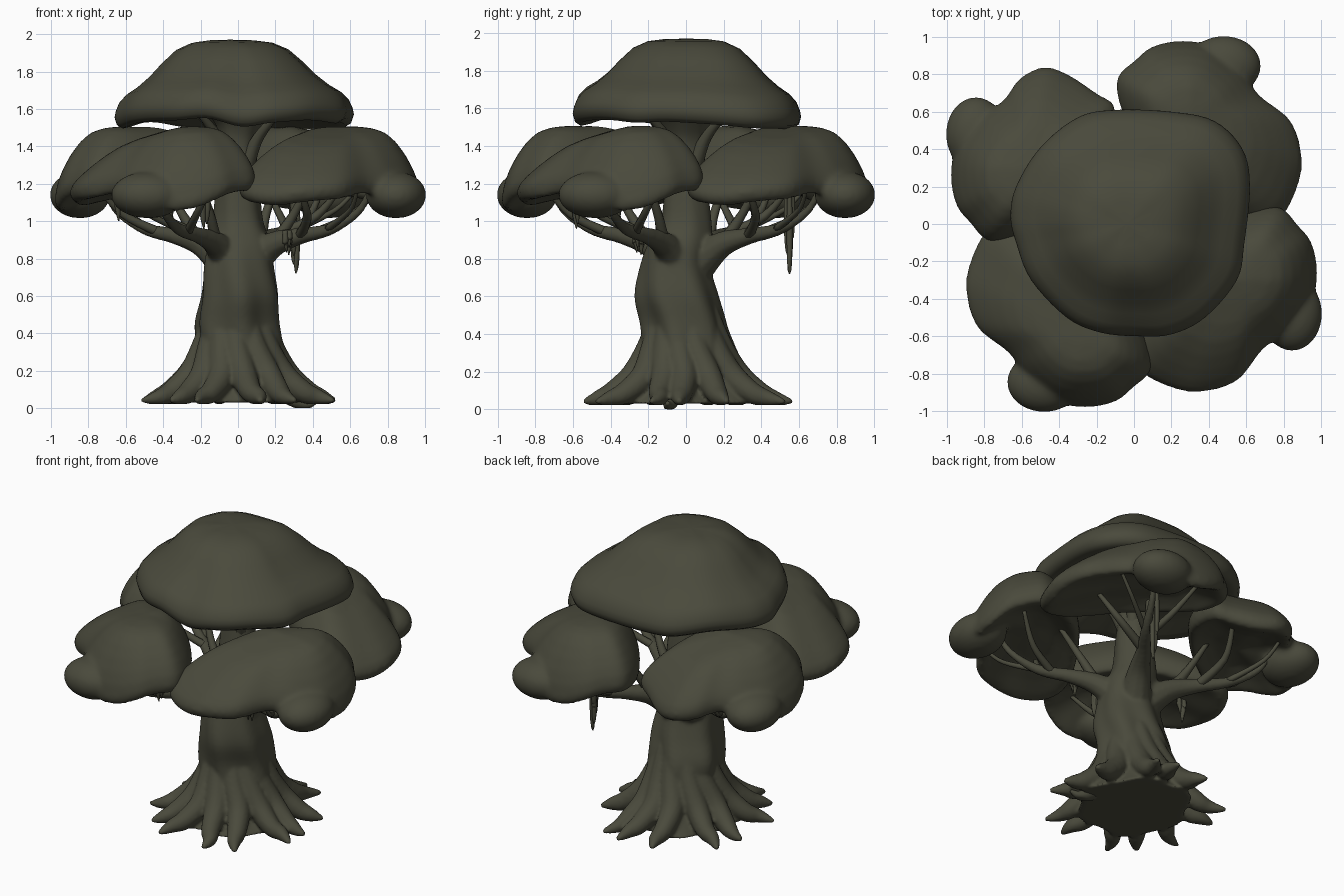
import bpy, bmesh, math, random
from mathutils import Vector, Matrix

if "Cube" in bpy.data.objects:
    bpy.data.objects.remove(bpy.data.objects["Cube"])

random.seed(4)
olive = bpy.data.materials.new("dark_olive")
olive.diffuse_color = (0.068, 0.068, 0.045, 1)
olive.use_nodes = True
olive.node_tree.nodes["Principled BSDF"].inputs["Base Color"].default_value = olive.diffuse_color


def spline(pts, steps, closed=False):
    """Catmull-Rom through tuples of any length."""
    n, out = len(pts), []
    for i in range(n if closed else n - 1):
        if closed:
            k = [pts[(i + j) % n] for j in (-1, 0, 1, 2)]
        else:
            k = [pts[min(max(i + j, 0), n - 1)] for j in (-1, 0, 1, 2)]
        for s in range(steps):
            t = s / steps
            out.append(tuple(0.5 * (2 * b + (c - a) * t + (2 * a - 5 * b + 4 * c - d) * t * t
                                    + (3 * b - a - 3 * c + d) * t ** 3)
                             for a, b, c, d in zip(*k)))
    if not closed:
        out.append(tuple(pts[-1]))
    return out


def loft(name, rings, turn=0.0):
    """Skin equal rings of points, cap both ends, turn about the z axis."""
    bm = bmesh.new()
    vs = [[bm.verts.new(p) for p in ring] for ring in rings]
    n = len(vs[0])
    for a, b in zip(vs, vs[1:]):
        for i in range(n):
            j = (i + 1) % n
            bm.faces.new((a[i], a[j], b[j], b[i]))
    bm.faces.new(vs[0])
    bm.faces.new(vs[-1])
    bmesh.ops.recalc_face_normals(bm, faces=bm.faces)
    bm.transform(Matrix.Rotation(turn, 4, 'Z'))
    for f in bm.faces:
        f.smooth = True
    me = bpy.data.meshes.new(name)
    bm.to_mesh(me)
    bm.free()
    me.materials.append(olive)
    ob = bpy.data.objects.new(name, me)
    bpy.context.collection.objects.link(ob)
    return ob


def merge(obs, voxel, rounds):
    """Join overlapping parts into one softly blended skin."""
    bpy.ops.object.select_all(action='DESELECT')
    for ob in obs:
        ob.select_set(True)
    bpy.context.view_layer.objects.active = obs[0]
    bpy.ops.object.join()
    rm = obs[0].modifiers.new("blend", 'REMESH')
    rm.mode, rm.voxel_size, rm.use_smooth_shade = 'VOXEL', voxel, True
    sm = obs[0].modifiers.new("soften", 'SMOOTH')
    sm.factor, sm.iterations = .5, rounds


def tube(name, pts, turn=0.0, sides=10, floor=None, steps=5):
    """Tapered tube through (x, y, z, radius) points."""
    path = spline(pts, steps)
    rings = []
    for i, p in enumerate(path):
        a, b = path[max(i - 1, 0)], path[min(i + 1, len(path) - 1)]
        d = (Vector(b[:3]) - Vector(a[:3])).normalized()
        u = d.cross(Vector((0, 0, 1)))
        u = u.normalized() if u.length > 0.05 else Vector((1, 0, 0))
        v = u.cross(d)
        ring = []
        for k in range(sides):
            t = 2 * math.pi * k / sides
            q = Vector(p[:3]) + max(p[3], 0.003) * (u * math.cos(t) + v * math.sin(t))
            if floor is not None:
                q.z = max(q.z, floor)
            ring.append(q)
        rings.append(ring)
    return loft(name, rings, turn)


def canopy(name, outline, centre, top, profile, turn=0.0, tilt=0.0):
    """Domed foliage; profile rows are (radius share, height share, height offset)."""
    rim = spline(outline, 5, closed=True)
    mean = sum(p[2] for p in rim) / len(rim)
    rings = []
    for r, share, off in profile:
        ring = []
        for x, y, zr in rim:
            base = mean + (zr - mean) * r
            py = centre[1] + (y - centre[1]) * r
            peak = top - tilt * max(0, centre[1] - py)
            wob = 0.012 * math.sin(7 * x + 2) * math.sin(8 * y + 1) * r
            ring.append((centre[0] + (x - centre[0]) * r, py,
                         base + share * (peak - base) + off + wob))
        rings.append(ring)
    return loft(name, rings, turn)


# Top crown: bell-shaped cap with a shallow underside
under = [(.98, 0, -.04), (.93, 0, -.06), (.85, 0, -.05), (.7, 0, -.02), (.45, 0, .02), (.02, 0, .04)]
crown_rim = [(-.66, .04, 1.56), (-.63, .2, 1.57), (-.5, .41, 1.58), (-.3, .57, 1.56),
             (-.1, .61, 1.56), (.2, .6, 1.55), (.43, .55, 1.54), (.58, .4, 1.55),
             (.62, .2, 1.57), (.59, -.1, 1.59), (.55, -.3, 1.58), (.38, -.5, 1.6),
             (.2, -.59, 1.59), (.02, -.6, 1.56), (-.18, -.58, 1.61), (-.36, -.5, 1.6),
             (-.55, -.3, 1.58), (-.63, -.1, 1.57)]
canopy("crown_top", crown_rim, (-.04, .0), 1.97,
       [(.02, 1, 0), (.2, .99, 0), (.34, .96, 0), (.47, .87, 0), (.59, .7, 0), (.7, .52, 0),
        (.8, .39, 0), (.9, .29, 0), (.96, .19, 0), (.99, .08, 0), (1, 0, 0)] + under)

# Four lower foliage lobes, one design turned in quarter steps
inner = [(.62, .07, 1.22), (.46, -.02, 1.25), (.3, -.16, 1.26), (.13, -.38, 1.24)]
outer = [(.83, -.57, 1.16), (.95, -.42, 1.12), (.98, -.25, 1.12), (.95, -.1, 1.17),
         (.88, -.01, 1.2), (.78, .09, 1.21)]
wide = [(.01, -.62, 1.18), (.03, -.78, 1.15), (.18, -.87, 1.14), (.35, -.9, 1.16),
        (.55, -.84, 1.18), (.69, -.67, 1.2)]
narrow = [(.1, -.62, 1.2), (.2, -.7, 1.17), (.35, -.8, 1.14), (.48, -.84, 1.15),
          (.61, -.78, 1.17), (.7, -.66, 1.19)]
dome = [(.02, 1, 0), (.2, 1, 0), (.4, .975, 0), (.55, .91, 0), (.68, .78, 0),
        (.8, .6, 0), (.9, .4, 0), (.97, .2, 0), (1, 0, 0)]
limbs = []
for q in range(4):
    turn = q * math.pi / 2
    lobe = canopy(f"foliage_lobe_{q}", (narrow if q == 2 else wide) + outer + inner,
                  (.56, -.3), 1.505, dome + under, turn, tilt=.25)

    # Drooping outer knob of the lobe
    rings = []
    for i in range(1, 16):
        a = math.pi * i / 16
        rings.append([(.845 + .162 * math.sin(a) * math.cos(t), -.48 + .2 * math.sin(a) * math.sin(t),
                       1.14 + .125 * math.cos(a))
                      for t in [2 * math.pi * k / 24 for k in range(24)]])
    merge([lobe, loft(f"foliage_knob_{q}", rings, turn)], .016, 8)

    # Main limb and its forks
    limbs.append(tube(f"limb_{q}", [(.03, -.02, .74, .11), (.18, -.11, .87, .072), (.33, -.2, .92, .046),
                                    (.5, -.32, .96, .032), (.65, -.4, 1.06, .022),
                                    (.72, -.45, 1.2, .018)], turn))
    for k, fork in enumerate([
            [(.33, -.2, .92, .03), (.37, -.42, 1.03, .023), (.32, -.56, 1.2, .014)],
            [(.42, -.27, .94, .026), (.62, -.22, 1.04, .02), (.76, -.14, 1.2, .012)],
            [(.2, -.12, .89, .035), (.3, -.15, 1.04, .025), (.4, -.22, 1.24, .015)],
            [(.48, -.32, .96, .02), (.6, -.52, 1.06, .014), (.64, -.64, 1.18, .01)]]):
        tube(f"fork_{q}_{k}", fork, turn, sides=8)

# Trunk: fluted and slightly twisted; rows are (z, cx, cy, rx, ry)
rows = spline([(.03, 0, 0, .34, .36), (.12, 0, 0, .28, .3), (.2, .005, 0, .245, .26),
               (.3, .01, 0, .225, .225), (.45, -.005, -.01, .225, .22), (.6, .01, -.045, .21, .215),
               (.75, .005, -.055, .19, .185), (.88, .01, -.03, .17, .17), (1.0, 0, 0, .135, .135),
               (1.2, 0, 0, .115, .115), (1.4, 0, 0, .1, .1), (1.52, .02, 0, .14, .14),
               (1.62, .02, 0, .23, .23)], 4)
trunk = []
for z, cx, cy, rx, ry in rows:
    amp = .08 * max(0, 1 - abs(z - .3) / .6) + .03
    ring = []
    for k in range(60):
        t = 2 * math.pi * k / 60
        f = 1 + amp * (.7 * math.cos(6 * t + 5 * z) + .3 * math.cos(3 * t - 4 * z + 1))
        ring.append((cx + rx * f * math.cos(t), cy + ry * f * math.sin(t), z))
    trunk.append(ring)
body = [loft("trunk", trunk)] + limbs

# Spreading roots with pointed tips, blended into the trunk
for i in range(13):
    a = 2 * math.pi * (i + random.uniform(-.15, .15)) / 13
    reach = random.uniform(.52, .56)
    bend = random.uniform(-.16, .16)
    path = [(.13, .52, .05, -.35), (.185, .32, .07, -.15), (.26, .18, .072, 0),
            (.37, .09, .06, bend * .5), (.45, .06, .043, bend), (reach, .04, .014, bend * .8)]
    body.append(tube(f"root_{i}", [(r * math.cos(a + b), 1.07 * r * math.sin(a + b), z, w)
                                   for r, z, w, b in path], sides=12, floor=.022))
merge(body, .012, 4)
tube("low_root", [(.2, -.06, .12, .06), (.3, -.08, .05, .045), (.36, -.09, .02, .03),
                  (.42, -.1, .035, .01)], floor=0.0)

# Upper limbs reaching into the crown
for i in range(4):
    a = 2 * math.pi * i / 4 + .8
    tube(f"upper_limb_{i}", [(r * math.cos(a), r * math.sin(a), z, w) for r, z, w in
                             [(.04, 1.25, .05), (.13, 1.42, .032), (.24, 1.53, .022), (.36, 1.62, .012)]],
         sides=8)

# Hanging moss strands: (x, y, lowest z)
for m, (x, y, low) in enumerate([(.3, .55, .72), (-.17, -.57, .96), (-.63, -.3, 1.0), (.27, -.25, .82)]):
    high = 1.2 if m != 3 else .95
    for s in range(4):
        dx, dy = random.uniform(-.022, .022), random.uniform(-.022, .022)
        end = low + s * .1 * (high - low)
        tube(f"moss_{m}_{s}", [(x + dx, y + dy, high, .014), (x + dx, y + dy, (high + end) / 2, .018),
                               (x + dx * .8, y + dy * .8, end + .05, .014), (x + dx * .6, y + dy * .6, end, .003)],
             sides=6, steps=3)
